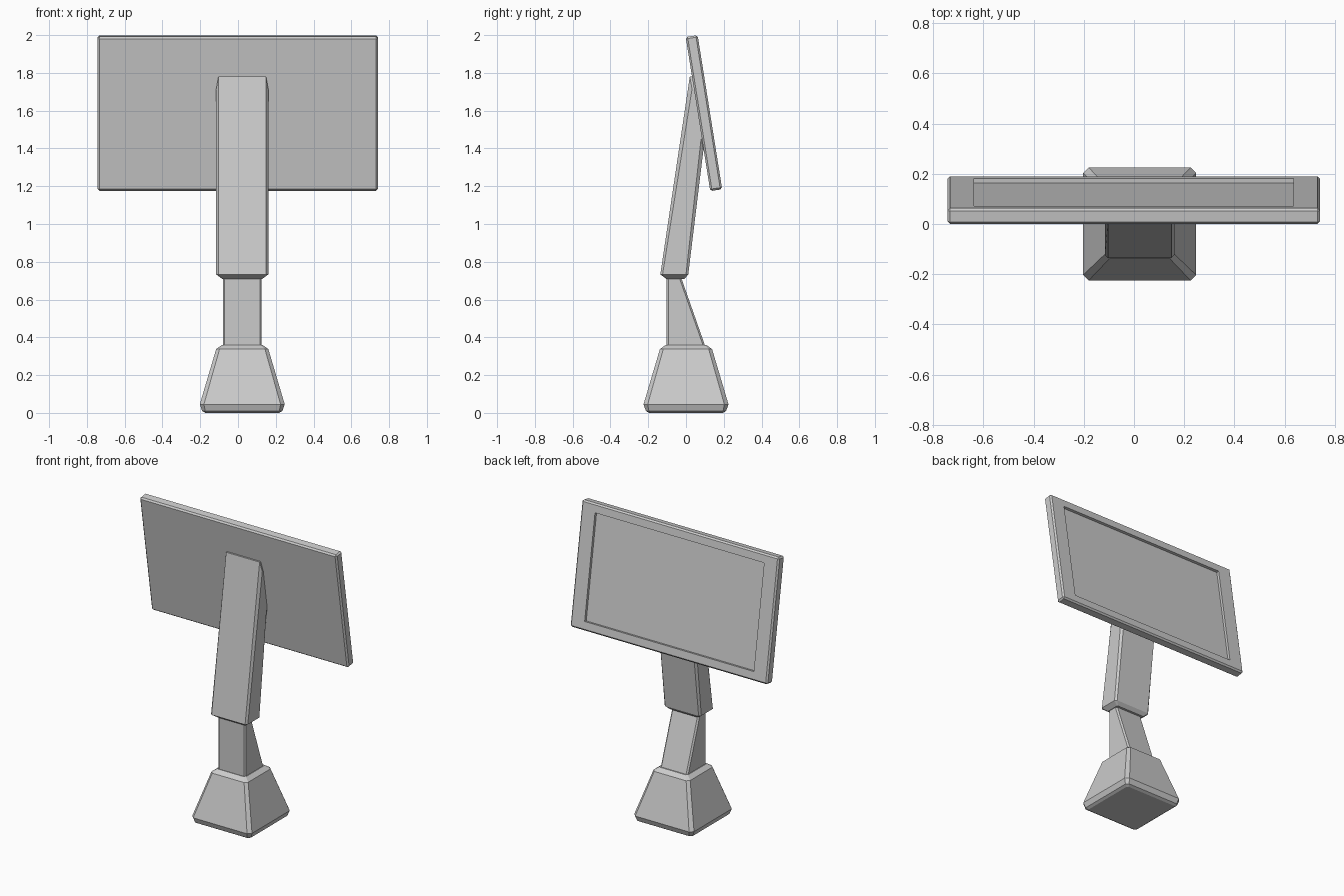
import bpy, bmesh, math
from mathutils import Matrix

if "Cube" in bpy.data.objects:
    bpy.data.objects.remove(bpy.data.objects["Cube"])

CX = 0.0225  # the stand sits slightly right of centre


def finish(bm, name):
    bmesh.ops.recalc_face_normals(bm, faces=bm.faces)
    me = bpy.data.meshes.new(name)
    bm.to_mesh(me)
    bm.free()
    ob = bpy.data.objects.new(name, me)
    bpy.context.collection.objects.link(ob)
    return ob


def loft(name, rings):
    """Each ring: front (y, z), back (y, z), half width, corner cut."""
    bm = bmesh.new()
    loops = []
    for (y0, z0), (y1, z1), hx, c in rings:
        t = c / abs(y1 - y0)
        uv = [(-hx + c, 0), (hx - c, 0), (hx, t), (hx, 1 - t),
              (hx - c, 1), (-hx + c, 1), (-hx, 1 - t), (-hx, t)]
        loops.append([bm.verts.new((CX + x, y0 + (y1 - y0) * s, z0 + (z1 - z0) * s))
                      for x, s in uv])
    for a, b in zip(loops, loops[1:]):
        for i in range(8):
            j = (i + 1) % 8
            bm.faces.new((a[i], a[j], b[j], b[i]))
    bm.faces.new(loops[0][::-1])
    bm.faces.new(loops[-1])
    return finish(bm, name)


# Tapered foot
loft("base", [((-h, z), (h, z), h, c) for h, z, c in
              ((0.195, 0.0, 0.01), (0.212, 0.01, 0.016), (0.225, 0.045, 0.022),
               (0.138, 0.338, 0.018), (0.107, 0.36, 0.008))])

# Wedge-shaped neck
loft("neck", [((-0.103, 0.35), (0.103, 0.35), 0.103, 0.01),
              ((-0.103, 0.72), (-0.027, 0.72), 0.103, 0.01)])

# Leaning arm, cut at the top to lie against the screen
loft("arm", [((-0.105, 0.71), (-0.008, 0.71), 0.107, 0.006),
             ((-0.136, 0.733), (0.012, 0.733), 0.138, 0.012),
             ((0.02, 1.78), (0.092, 1.39), 0.138, 0.012),
             ((0.04, 1.78), (0.108, 1.39), 0.138, 0.012)])

# Screen slab with chamfered edges and a recessed display on the back
W, T, H = 1.484, 0.064, 0.826
bm = bmesh.new()
bmesh.ops.create_cube(bm, size=1)
bmesh.ops.scale(bm, vec=(W, T, H), verts=bm.verts)
bmesh.ops.bevel(bm, geom=bm.edges[:], offset=0.01, segments=1, affect='EDGES')
bm.normal_update()
face = max(bm.faces, key=lambda f: f.calc_center_median().y)
bmesh.ops.inset_individual(bm, faces=[face], thickness=0.05)
for v in face.verts:
    v.co.x = math.copysign(0.637, v.co.x)
    v.co.z = math.copysign(H / 2 - 0.06, v.co.z)
inner = bmesh.ops.extrude_discrete_faces(bm, faces=[face])["faces"][0]
bmesh.ops.translate(bm, vec=(0, -0.018, 0), verts=inner.verts)
bm.transform(Matrix.Translation((-0.001, 0.095, 1.587)) @ Matrix.Rotation(math.radians(9.06), 4, 'X'))
finish(bm, "screen")
